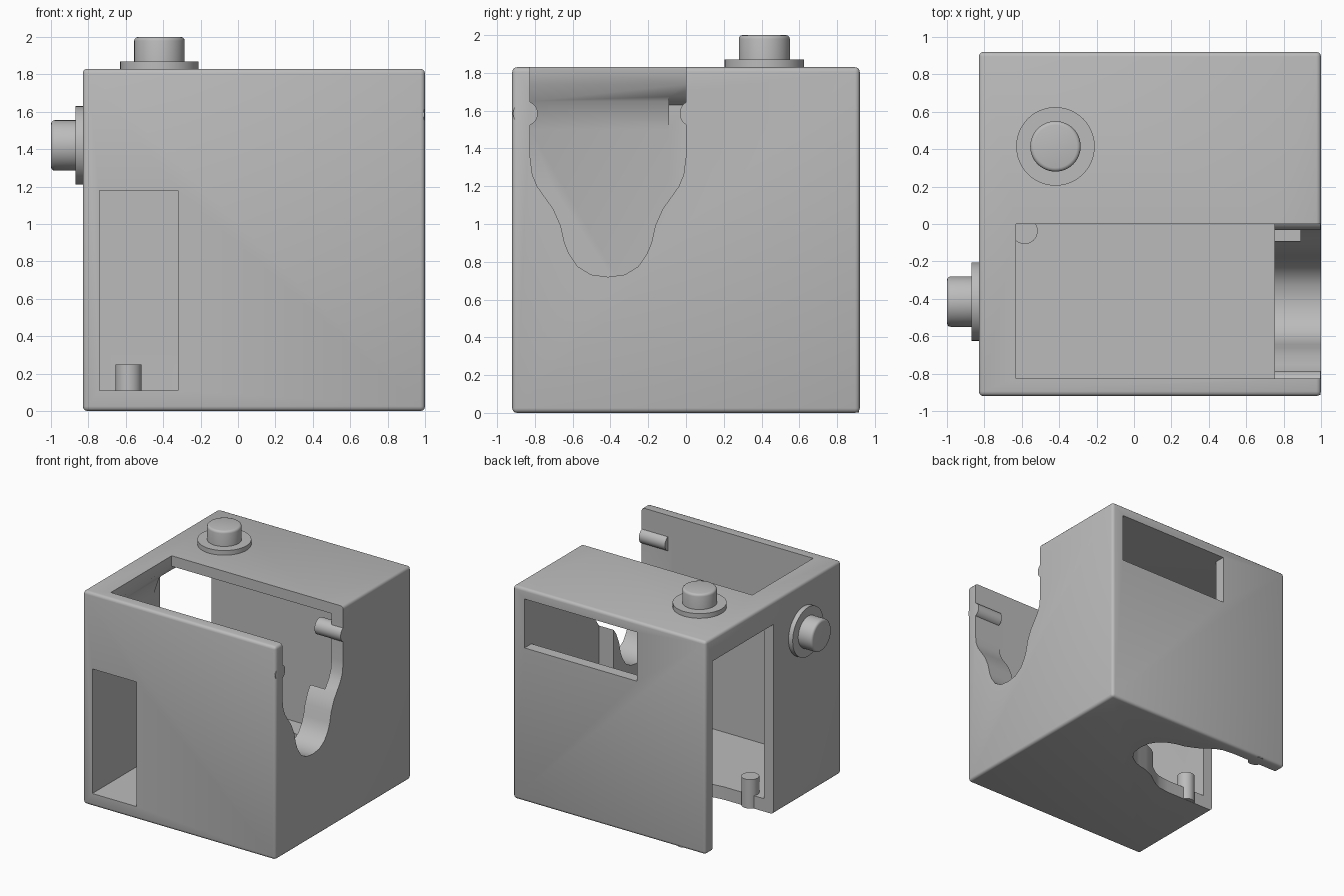
import bpy, bmesh, math
from mathutils import Matrix, Vector

cube = bpy.data.objects.get("Cube")
if cube:
    bpy.data.objects.remove(cube, do_unlink=True)

grey = bpy.data.materials.new("light grey")
grey.use_nodes = True
grey.diffuse_color = (0.5, 0.5, 0.5, 1)
grey.node_tree.nodes["Principled BSDF"].inputs["Base Color"].default_value = (0.5, 0.5, 0.5, 1)

# Half turn that swaps the front chamber (open on top) with the back one (open at the side)
FLIP = Matrix(((0, 0, -1, 1), (0, -1, 0, 0), (-1, 0, 0, 1), (0, 0, 0, 1)))
WALL = 0.826   # inner face of the front and back walls


def finish(name, bm, flip=False):
    if flip:
        bm.transform(FLIP)
    bmesh.ops.recalc_face_normals(bm, faces=bm.faces)
    mesh = bpy.data.meshes.new(name)
    bm.to_mesh(mesh)
    bm.free()
    mesh.materials.append(grey)
    obj = bpy.data.objects.new(name, mesh)
    bpy.context.collection.objects.link(obj)
    return obj


def smooth(obj):
    bpy.ops.object.select_all(action='DESELECT')
    obj.select_set(True)
    bpy.context.view_layer.objects.active = obj
    bpy.ops.object.shade_smooth_by_angle(angle=math.radians(35))


def box(name, low, high, bevel=0, flip=False):
    bm = bmesh.new()
    low, high = Vector(low), Vector(high)
    bmesh.ops.create_cube(bm, size=1)
    for v in bm.verts:
        v.co = (low + high) / 2 + Vector(c * s for c, s in zip(v.co, high - low))
    if bevel:
        bmesh.ops.bevel(bm, geom=bm.edges[:], offset=bevel, segments=3,
                        profile=0.5, affect='EDGES')
    return finish(name, bm, flip)


def prism(name, points, sweep, flip=False):
    bm = bmesh.new()
    face = bm.faces.new([bm.verts.new(p) for p in points])
    new = bmesh.ops.extrude_face_region(bm, geom=[face])["geom"]
    bmesh.ops.translate(bm, vec=sweep, verts=[g for g in new if isinstance(g, bmesh.types.BMVert)])
    return finish(name, bm, flip)


def cylinder(name, centre, radius, depth, turn=None, bevel=0, flip=False):
    bm = bmesh.new()
    bmesh.ops.create_cone(bm, cap_ends=True, segments=48, radius1=radius,
                          radius2=radius, depth=depth)
    if bevel:
        rim = [e for e in bm.edges if all(v.co.z > 0 for v in e.verts)]
        bmesh.ops.bevel(bm, geom=rim, offset=bevel, segments=3, profile=0.5, affect='EDGES')
    bm.transform(Matrix.Translation(centre) @ (turn or Matrix()))
    obj = finish(name, bm, flip)
    smooth(obj)
    return obj


# Case block with softened edges
case = box("case", (-0.83, -0.92, 0), (1, 0.92, 1.83), bevel=0.025)

# Section of the chamber (x, z) and half outline of the keyhole-like notch (offset, z)
chamber = [(-0.74, 0.11), (0.75, 0.11), (0.75, 1.74), (-0.63, 1.74), (-0.69, 1.65), (-0.74, 1.5)]
half = [(0.413, 1.36), (0.40, 1.26), (0.375, 1.20), (0.34, 1.15), (0.29, 1.08), (0.25, 0.99),
        (0.23, 0.90), (0.205, 0.84), (0.16, 0.775), (0.09, 0.732), (0, 0.72)]
outline = [(0.413, 1.95)] + half
outline += [(-a, z) for a, z in reversed(outline[:-1])]

# Each chamber: inner space, wide opening, notch and window
cutters = []
for flip in (False, True):
    cutters += [
        prism("chamber_cutter", [(x, -WALL, z) for x, z in chamber], (0, WALL + 0.09, 0), flip),
        box("opening_cutter", (-0.63, -WALL, 1.7), (1.1, 0, 1.95), flip=flip),
        prism("notch_cutter", [(0.7, a - 0.413, z) for a, z in outline], (0.4, 0, 0), flip),
        box("window_cutter", (-0.74, -1.0, 0.11), (-0.32, -0.7, 1.18), flip=flip),
    ]
bpy.context.view_layer.objects.active = case
for cutter in cutters:
    cutter.hide_render = True
    cut = case.modifiers.new("cut", 'BOOLEAN')
    cut.operation = 'DIFFERENCE'
    cut.solver = 'EXACT'
    cut.object = cutter
    bpy.ops.object.modifier_apply(modifier=cut.name)
    bpy.data.objects.remove(cutter, do_unlink=True)
smooth(case)

# Retaining pegs in the notches, and the push buttons on their round collars
along_x = Matrix.Rotation(math.pi / 2, 4, 'Y')
for side, flip in (("front", False), ("back", True)):
    cylinder(side + "_outer_peg", (0.874, -0.85, 1.585), 0.065, 0.248, along_x, flip=flip)
    cylinder(side + "_inner_peg", (0.874, 0.037, 1.585), 0.07, 0.248, along_x, flip=flip)
for side, flip in (("top", False), ("side", True)):
    cylinder(side + "_collar", (-0.42, 0.415, 1.845), 0.21, 0.05, flip=flip)
    cylinder(side + "_button", (-0.42, 0.415, 1.92), 0.135, 0.16, bevel=0.02, flip=flip)
